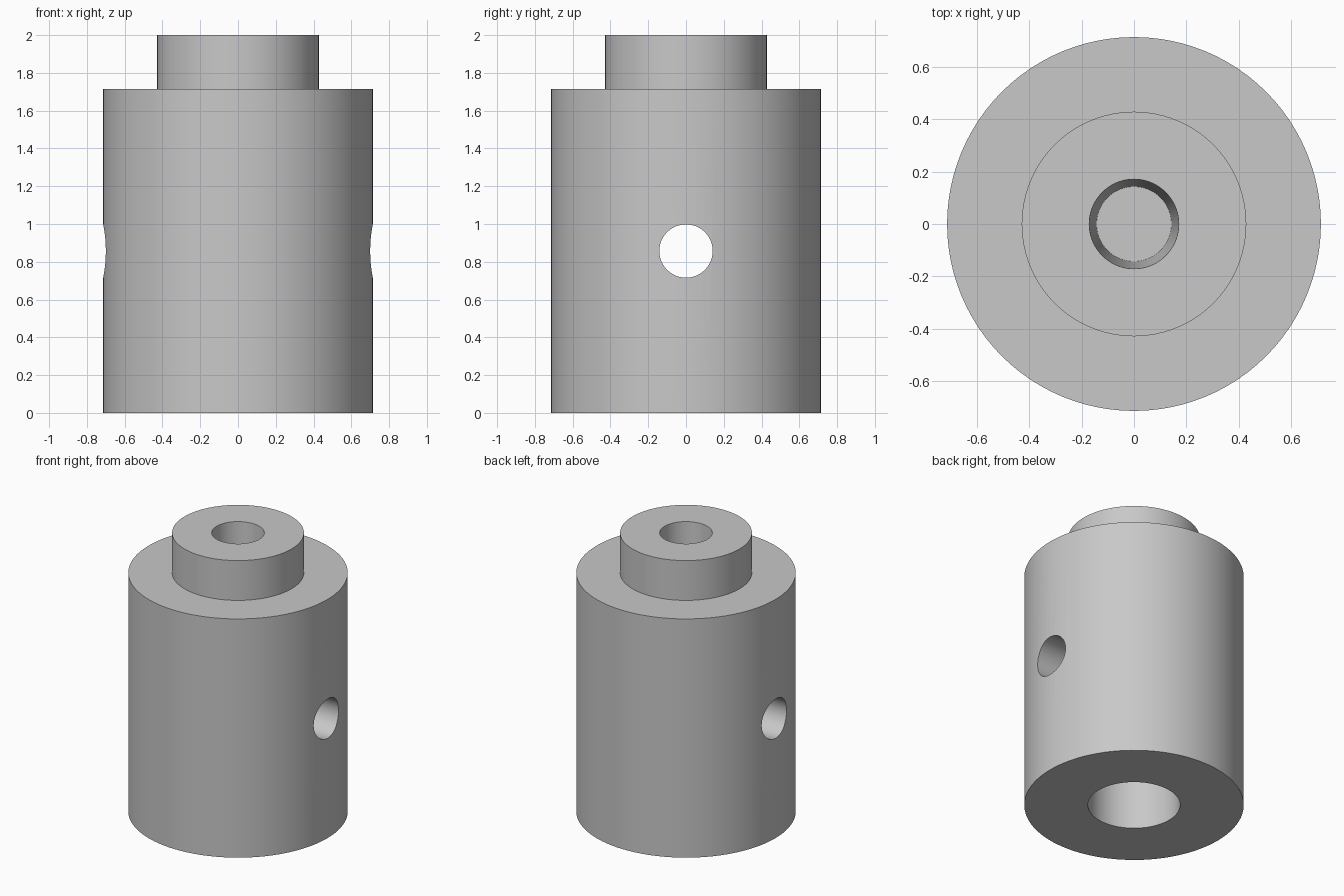
import bpy, bmesh, math

cube = bpy.data.objects.get("Cube")
if cube:
    bpy.data.objects.remove(cube, do_unlink=True)

SEGMENTS = 96

grey = bpy.data.materials.new("plain grey")
grey.use_nodes = True
colour = (0.58, 0.58, 0.58, 1)
grey.diffuse_color = colour
grey.node_tree.nodes["Principled BSDF"].inputs["Base Color"].default_value = colour


def lathe(name, profile):
    """Revolve a (radius, z) profile about z; both ends lie on the axis."""
    bm = bmesh.new()
    verts = [bm.verts.new((r, 0, z)) for r, z in profile]
    edges = [bm.edges.new(pair) for pair in zip(verts, verts[1:])]
    bmesh.ops.spin(bm, geom=verts + edges, cent=(0, 0, 0), axis=(0, 0, 1),
                   angle=math.tau, steps=SEGMENTS, use_merge=True)
    bmesh.ops.remove_doubles(bm, verts=bm.verts[:], dist=0.0001)
    bmesh.ops.recalc_face_normals(bm, faces=bm.faces[:])
    mesh = bpy.data.meshes.new(name)
    bm.to_mesh(mesh)
    bm.free()
    obj = bpy.data.objects.new(name, mesh)
    bpy.context.collection.objects.link(obj)
    mesh.materials.append(grey)
    return obj


# Stepped body with a wide blind bore below and a tapered blind socket above
body = lathe("stepped_body", [
    (0, 0.5), (0.3, 0.5), (0.3, 0), (0.714, 0), (0.714, 1.714),
    (0.429, 1.714), (0.429, 2), (0.171, 2), (0.143, 1.3), (0, 1.3)])

# Cross hole running from side to side
bpy.ops.mesh.primitive_cylinder_add(vertices=SEGMENTS, radius=0.141, depth=2,
                                    location=(0, 0, 0.857),
                                    rotation=(0, math.pi / 2, 0))
cutter = bpy.context.object
cutter.name = "cross_hole_cutter"
cutter.hide_render = True
cutter.data.materials.append(grey)

cut = body.modifiers.new("cross hole", 'BOOLEAN')
cut.operation = 'DIFFERENCE'
cut.solver = 'EXACT'
cut.object = cutter

bpy.ops.object.select_all(action='DESELECT')
body.select_set(True)
bpy.context.view_layer.objects.active = body
bpy.ops.object.modifier_apply(modifier=cut.name)
bpy.data.objects.remove(cutter, do_unlink=True)
bpy.ops.object.shade_smooth_by_angle(angle=math.radians(30))
